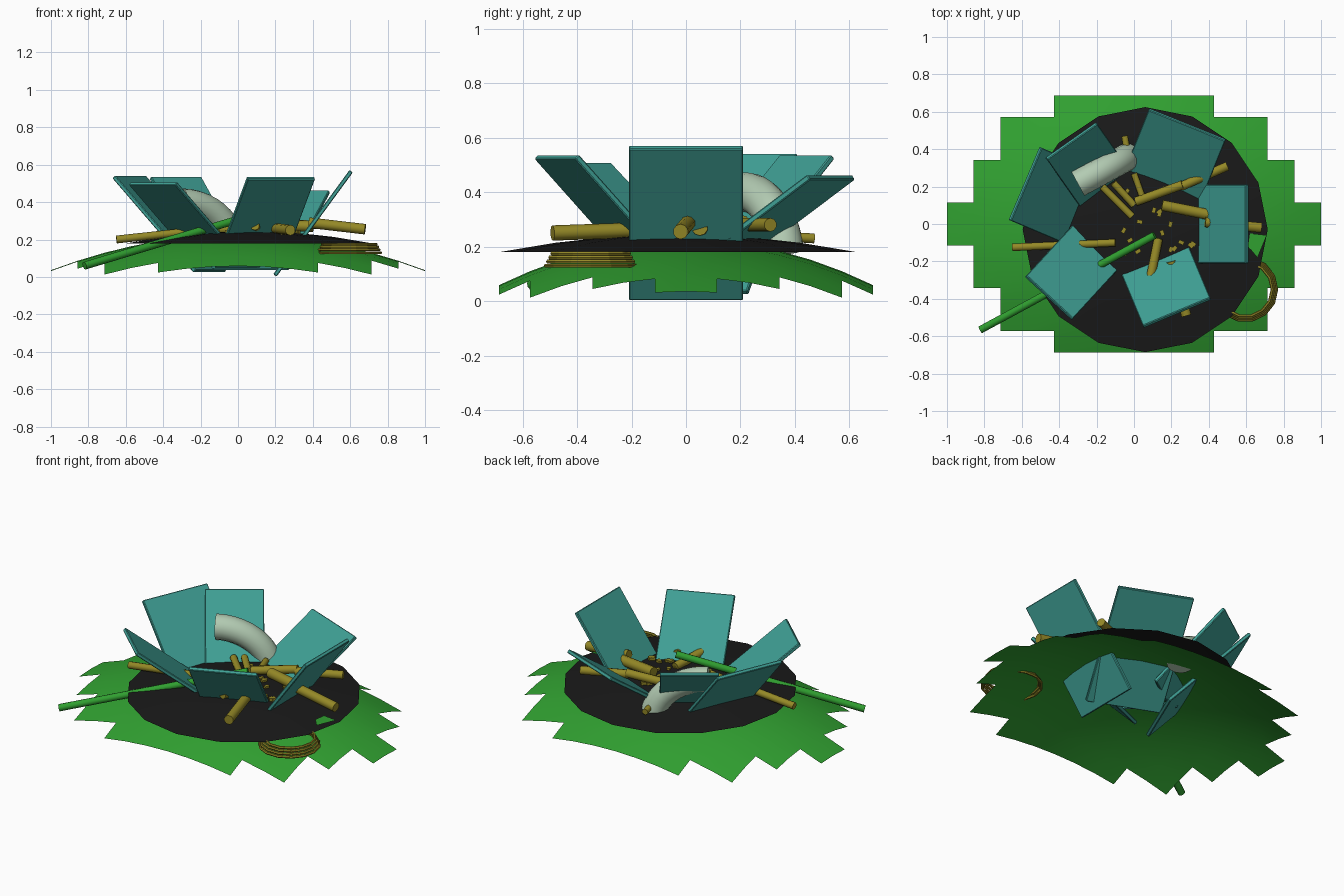
import bpy, bmesh, random
from math import sin, cos, pi, hypot, radians
from mathutils import Vector, Matrix

if "Cube" in bpy.data.objects:
    bpy.data.objects.remove(bpy.data.objects["Cube"])

random.seed(4)

def mat(name, c):
    m = bpy.data.materials.new(name)
    m.diffuse_color = (*c, 1)
    m.use_nodes = True
    m.node_tree.nodes["Principled BSDF"].inputs["Base Color"].default_value = m.diffuse_color
    return m

GREEN = mat("grass", (0.03, 0.35, 0.03))
BLACK = mat("scorch", (0.01, 0.01, 0.01))
TEAL = mat("slab_teal", (0.05, 0.35, 0.3))
OLIVE = mat("wood", (0.3, 0.25, 0.02))
PALE = mat("pipe_pale", (0.45, 0.6, 0.45))

def finish(bm, name, m, smooth=False):
    me = bpy.data.meshes.new(name)
    bmesh.ops.recalc_face_normals(bm, faces=bm.faces)
    bm.to_mesh(me)
    bm.free()
    me.materials.append(m)
    for p in me.polygons:
        p.use_smooth = smooth
    ob = bpy.data.objects.new(name, me)
    bpy.context.collection.objects.link(ob)
    if smooth:
        bpy.ops.object.select_all(action='DESELECT')
        ob.select_set(True)
        bpy.context.view_layer.objects.active = ob
        bpy.ops.object.shade_smooth_by_angle(angle=radians(40))
    return ob

def rod(name, a, b, r, m, seg=10):
    a, b = Vector(a), Vector(b)
    d = b - a
    bm = bmesh.new()
    M = Matrix.Translation((a + b) / 2) @ d.to_track_quat('Z', 'Y').to_matrix().to_4x4()
    bmesh.ops.create_cone(bm, cap_ends=True, segments=seg, radius1=r, radius2=r,
                          depth=d.length, matrix=M)
    return finish(bm, name, m, True)

def slab(name, p, q, run, rise, length):
    # p, q: ends of the upper edge; the slab slopes down toward the middle
    p, q = Vector(p), Vector(q)
    w = (q - p).normalized()
    out = Vector((w.y, -w.x, 0))
    if out.dot(p + q) < 0:
        out = -out
    u = (out * run + Vector((0, 0, rise))).normalized()
    n = w.cross(u)
    c = (p + q) / 2 - u * length / 2
    R = Matrix((w, u, n)).transposed().to_4x4()
    bm = bmesh.new()
    bmesh.ops.create_cube(bm, size=1, matrix=Matrix.Translation(c) @ R @ Matrix.Diagonal(
        ((q - p).length, length, 0.022, 1)))
    bmesh.ops.bevel(bm, geom=bm.edges[:], offset=0.004, segments=1, affect='EDGES')
    return finish(bm, name, TEAL)

# grass mound: curved grid with stepped outline
NX, NY = 14, 12
bm = bmesh.new()
half = [5, 6, 6, 7, 7, 7]  # placeholder rows replaced by step limits below
limits = [(1, 7), (3, 6), (5, 5), (6, 3)]  # rows from the middle, columns kept
verts = {}
def gv(i, j):
    if (i, j) not in verts:
        x, y = i / 7, j * 0.1145
        verts[i, j] = bm.verts.new((x, y, 0.226 - 0.19 * x * x - 0.355 * y * y))
    return verts[i, j]
for j in range(-6, 6):
    row = max(-j, j + 1)
    cols = next(c for r, c in limits if row <= r)
    for i in range(-cols, cols):
        bm.faces.new([gv(i, j), gv(i + 1, j), gv(i + 1, j + 1), gv(i, j + 1)])
finish(bm, "grass_mound", GREEN, True)

# scorched 16-sided cap
bm = bmesh.new()
rings = []
for r, z in [(0.655, 0.18), (0.45, 0.214), (0.25, 0.236)]:
    rings.append([bm.verts.new((0.06 + r * cos(k * pi / 8), -0.03 + r * sin(k * pi / 8), z))
                  for k in range(16)])
top = bm.verts.new((0.06, -0.03, 0.245))
for k in range(16):
    l = (k + 1) % 16
    for a, b in zip(rings, rings[1:]):
        bm.faces.new([a[k], a[l], b[l], b[k]])
    bm.faces.new([rings[-1][k], rings[-1][l], top])
finish(bm, "scorched_ground", BLACK, True)

# grass showing through the scorched cap
for pts in [[(-.39, -.08), (-.24, -.08), (-.23, .03), (-.31, .02)],
            [(.61, -.12), (.66, -.18), (.71, -.06), (.62, -.05)]]:
    bm = bmesh.new()
    bm.faces.new([bm.verts.new((x, y, 0.256 - 0.1 * hypot(x - .06, y + .03) ** 1.0))
                  if x < 0 else bm.verts.new((x, y, 0.2)) for x, y in pts])
    finish(bm, "grass_patch", GREEN)

# tilted slabs: upper edge ends, slope run and rise, length
slab("slab_right", (.605, -.21, .565), (.605, .21, .565), .41, .56, .69)
slab("slab_front", (.05, -.55, .53), (.41, -.40, .53), .28, .29, .66)
slab("slab_front_left", (-.58, -.28, .50), (-.33, -.51, .50), .33, .26, .58)
slab("slab_left", (-.665, .02, .535), (-.5, .41, .535), .28, .30, .69)
slab("slab_back_left", (-.47, .35, .53), (-.2, .54, .53), .28, .29, .57)
slab("slab_back_right", (.08, .615, .455), (.49, .45, .455), .33, .23, .72)

# bent pipe: ring swept along an arc
bm = bmesh.new()
d = Vector((0.87, 0.47, 0)).normalized()
side = Vector((-d.y, d.x, 0))
N, S, R, r = 10, 16, 0.31, 0.073
prev = first = None
for i in range(N + 1):
    t = i / N * radians(80)
    c = Vector((-0.30, 0.215, 0.40)) + d * R * sin(t) - Vector((0, 0, R * (1 - cos(t)) * 0.85))
    n = d * sin(t) + Vector((0, 0, cos(t)))
    ring = [bm.verts.new(c + side * r * cos(k * 2 * pi / S) + n * r * sin(k * 2 * pi / S))
            for k in range(S)]
    if prev:
        for k in range(S):
            bm.faces.new([prev[k], prev[k - 1], ring[k - 1], ring[k]])
    else:
        first = ring
    prev = ring
bm.faces.new(first)
bm.faces.new(prev)
finish(bm, "bent_pipe", PALE, True)

# scattered logs: x1, y1, z1, x2, y2, z2, radius
logs = [
    (-.65, -.125, .20, -.10, -.10, .26, .021), (.15, .10, .28, .40, .05, .27, .030),
    (.01, .12, .25, .26, .21, .29, .025), (.13, -.08, .25, .09, -.28, .275, .025),
    (-.17, .20, .25, -.01, .04, .25, .020), (-.11, .22, .26, .0, .10, .25, .020),
    (0, .27, .25, .05, .13, .25, .018), (.25, .20, .28, .50, .31, .28, .025),
    (.38, .01, .29, .68, -.02, .255, .028), (.20, -.20, .26, .28, -.49, .25, .028),
    (-.02, .30, .24, -.05, .47, .23, .018)]
for l in logs:
    rod("log", l[:3], l[3:6], l[6], OLIVE)

# long green pole
rod("green_pole", (-.82, -.565, .06), (.11, -.06, .34), .021, GREEN)

# small debris around the middle
bm = bmesh.new()
for k in range(22):
    a, q = random.uniform(0, 2 * pi), random.uniform(0.05, 0.28)
    M = (Matrix.Translation((0.1 + q * cos(a), q * sin(a), 0.242))
         @ Matrix.Rotation(random.uniform(0, pi), 4, 'Z') @ Matrix.Diagonal((.03, .02, .02, 1)))
    bmesh.ops.create_cube(bm, size=1, matrix=M)
finish(bm, "debris", OLIVE)

# coil of cable: stacked loops
for k in range(4):
    bpy.ops.mesh.primitive_torus_add(major_segments=14, minor_segments=6, minor_radius=0.008,
                                     major_radius=0.168 - 0.008 * k,
                                     location=(0.595, -0.35, 0.13 + 0.015 * k))
    ob = bpy.context.object
    ob.name = "cable_loop"
    ob.data.materials.append(OLIVE)
